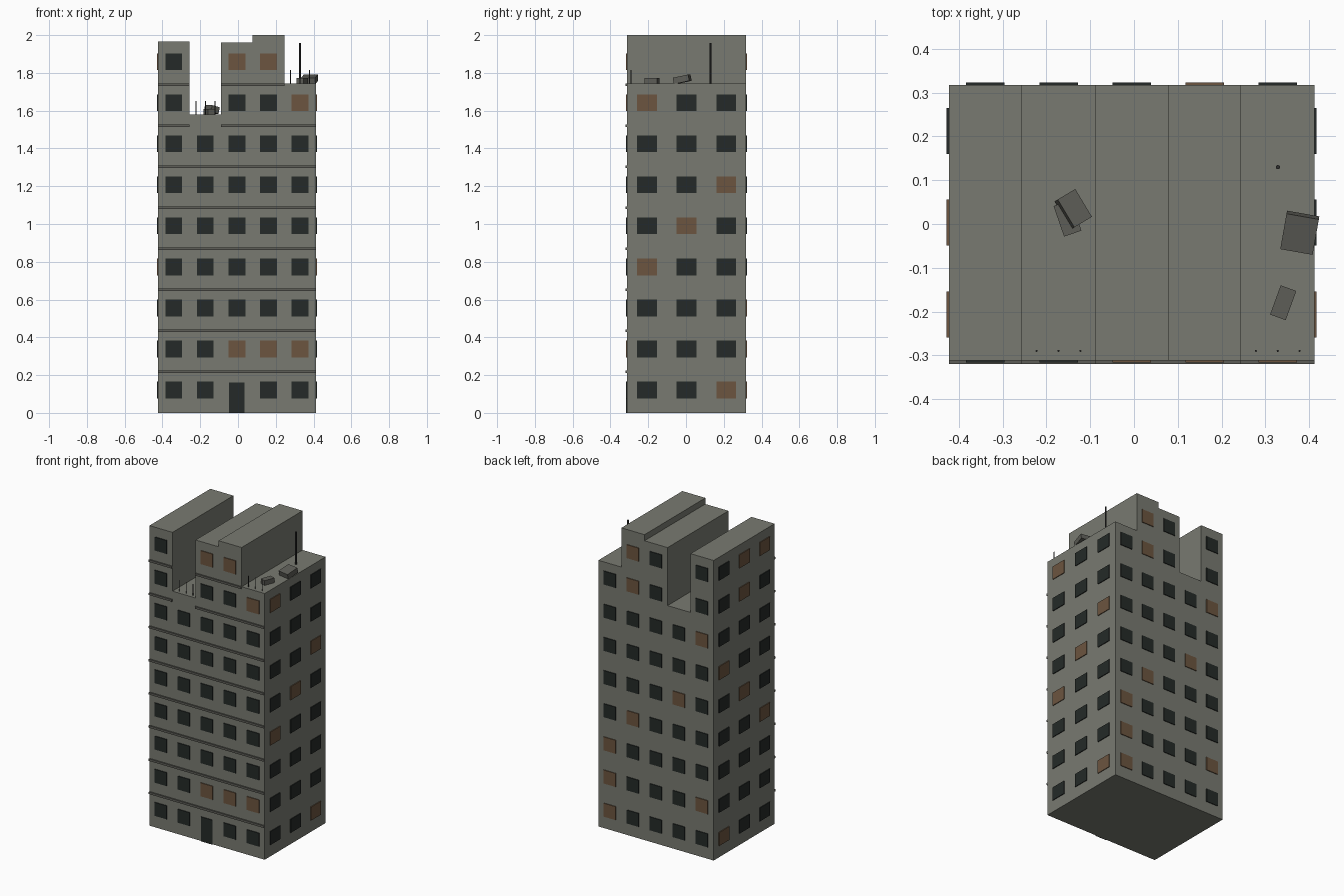
import bpy, bmesh
from mathutils import Matrix, Vector, Euler
from math import radians

if "Cube" in bpy.data.objects:
    bpy.data.objects.remove(bpy.data.objects["Cube"])

X0, BAY, PITCH = -0.423, 0.167, 0.2172
YF, YB = -0.312, 0.318
X1 = X0 + 5 * BAY
TOPS = [1.965, 1.58, 1.96, 2.0, 1.743]     # roof height of each bay
FLOORS = [9, 7, 9, 9, 8]                   # storeys in each bay


def material(name, rgb):
    m = bpy.data.materials.new(name)
    m.diffuse_color = (*rgb, 1)
    m.use_nodes = True
    m.node_tree.nodes["Principled BSDF"].inputs["Base Color"].default_value = m.diffuse_color
    return m


WALL = material("concrete", (0.19, 0.195, 0.165))
TRIM = material("trim", (0.11, 0.11, 0.095))
DARK = material("dark_glass", (0.018, 0.023, 0.021))
LIT = material("lit_glass", (0.15, 0.09, 0.05))
METAL = material("metal", (0.03, 0.03, 0.03))


def finish(name, bm, mat):
    bmesh.ops.recalc_face_normals(bm, faces=bm.faces)
    me = bpy.data.meshes.new(name)
    bm.to_mesh(me)
    bm.free()
    me.materials.append(mat)
    ob = bpy.data.objects.new(name, me)
    bpy.context.collection.objects.link(ob)
    return ob


def boxes(name, items, mat):
    """items: (centre, size, rotation in degrees)"""
    bm = bmesh.new()
    for c, s, r in items:
        mtx = Matrix.LocRotScale(Vector(c), Euler([radians(a) for a in r]), Vector(s))
        bmesh.ops.create_cube(bm, size=1, matrix=mtx)
    return finish(name, bm, mat)


def rods(name, items, mat):
    """items: (x, y, bottom, top, radius)"""
    bm = bmesh.new()
    for x, y, a, b, r in items:
        bmesh.ops.create_cone(bm, segments=8, radius1=r, radius2=r, depth=b - a, cap_ends=True,
                              matrix=Matrix.Translation((x, y, (a + b) / 2)))
    return finish(name, bm, mat)


# Tower: stepped skyline profile extruded front to back
profile = [(X1, 0), (X0, 0)]
for i, t in enumerate(TOPS):
    profile += [(X0 + i * BAY, t), (X0 + (i + 1) * BAY, t)]
bm = bmesh.new()
face = bm.faces.new([bm.verts.new((x, YF, z)) for x, z in profile])
ext = bmesh.ops.extrude_face_region(bm, geom=[face])
bmesh.ops.translate(bm, vec=(0, YB - YF, 0),
                    verts=[v for v in ext["geom"] if isinstance(v, bmesh.types.BMVert)])
finish("tower", bm, WALL)

# Windows, sorted into dark and lit; lit ones listed as (column, floor)
LIT_AT = {
    "front": {(2, 1), (3, 1), (4, 1), (4, 7), (2, 8), (3, 8)},
    "back": {(4, 0), (4, 1), (4, 2), (3, 3), (1, 4), (0, 6), (0, 1), (3, 7), (3, 8)},
    "right": {(0, 7), (2, 5), (1, 4), (0, 3), (2, 0)},
    "left": {(0, 8), (1, 8), (1, 7), (2, 5), (1, 4), (0, 3), (2, 0)},
}
panes = {True: [], False: []}


def window(side, col, floor, x, y, size):
    z = 0.121 + floor * PITCH
    panes[(col, floor) in LIT_AT[side]].append(((x, y, z), size, (0, 0, 0)))


for i, n in enumerate(FLOORS):
    x = X0 + (i + 0.5) * BAY
    for f in range(n):
        if (i, f) != (2, 0):               # entrance takes this place
            window("front", i, f, x, YF, (0.088, 0.01, 0.088))
        window("back", i, f, x, YB, (0.088, 0.01, 0.088))
for j in range(3):
    y = YF + (j + 0.5) * (YB - YF) / 3
    for f in range(FLOORS[0]):
        window("left", j, f, X0, y, (0.01, 0.105, 0.088))
    for f in range(FLOORS[4]):
        window("right", j, f, X1, y, (0.01, 0.105, 0.088))
boxes("dark_windows", panes[False], DARK)
boxes("lit_windows", panes[True], LIT)

# Entrance door
boxes("door", [((X0 + 2.5 * BAY, YF, 0.08), (0.082, 0.01, 0.16), (0, 0, 0))], DARK)

# Floor ledges across the front, skipped where a bay has collapsed
boxes("ledges", [((X0 + (i + 0.5) * BAY, YF - 0.002, k * PITCH), (BAY, 0.012, 0.014), (0, 0, 0))
                 for i, n in enumerate(FLOORS) for k in range(1, n)], TRIM)

# Exposed reinforcing bars on the broken bays
bars = []
for i in (1, 4):
    xc = X0 + (i + 0.5) * BAY
    bars += [(xc + d, -0.29, TOPS[i] - 0.01, TOPS[i] + 0.072, 0.0025) for d in (-0.05, 0, 0.05)]
rods("rebar", bars, METAL)

# Roof antenna
rods("antenna", [(0.329, 0.13, 1.74, 1.957, 0.005)], METAL)

# Rubble blocks on the broken roofs
boxes("rubble", [
    ((0.379, -0.02, 1.766), (0.075, 0.084, 0.034), (12, 0, -10)),
    ((0.341, -0.18, 1.758), (0.038, 0.071, 0.032), (0, 0, -20)),
    ((-0.139, 0.034, 1.606), (0.048, 0.074, 0.036), (0, 14, 31)),
    ((-0.152, 0.013, 1.594), (0.042, 0.074, 0.03), (0, 0, 19)),
], TRIM)
